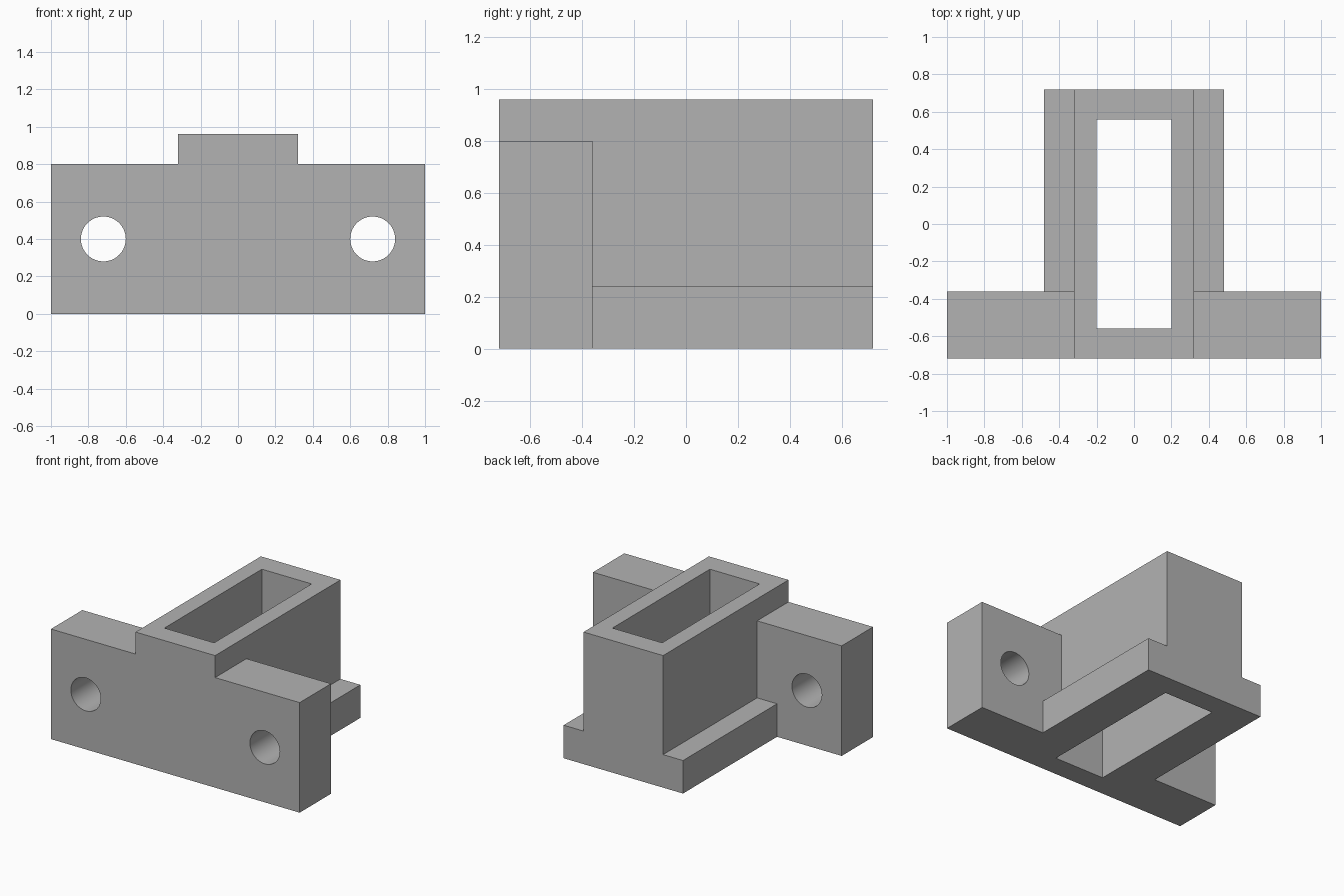
import bpy, bmesh, math

default = bpy.data.objects.get("Cube")
if default:
    bpy.data.objects.remove(default, do_unlink=True)

FRONT, BACK, PLATE_BACK = -0.72, 0.72, -0.36
TOP = 0.96

grey = bpy.data.materials.new("plain grey")
grey.use_nodes = True
grey.diffuse_color = (0.45, 0.45, 0.45, 1)
grey.node_tree.nodes["Principled BSDF"].inputs["Base Color"].default_value = (0.45, 0.45, 0.45, 1)


def extrude_profile(name, outline, y0, y1):
    """Solid made by sweeping an x-z outline from y0 to y1."""
    bm = bmesh.new()
    face = bm.faces.new([bm.verts.new((x, y0, z)) for x, z in outline])
    swept = bmesh.ops.extrude_face_region(bm, geom=[face], use_keep_orig=True)
    moved = [v for v in swept["geom"] if isinstance(v, bmesh.types.BMVert)]
    bmesh.ops.translate(bm, verts=moved, vec=(0, y1 - y0, 0))
    bmesh.ops.recalc_face_normals(bm, faces=bm.faces)
    mesh = bpy.data.meshes.new(name)
    bm.to_mesh(mesh)
    bm.free()
    mesh.materials.append(grey)
    obj = bpy.data.objects.new(name, mesh)
    bpy.context.collection.objects.link(obj)
    return obj


def mirrored(half):
    """Close a right-hand outline with its mirror image."""
    return half + [(-x, z) for x, z in reversed(half)]


def combine(target, other, operation):
    """Boolean other into target, then discard it."""
    mod = target.modifiers.new(operation, 'BOOLEAN')
    mod.operation, mod.object, mod.solver = operation, other, 'EXACT'
    bpy.context.view_layer.objects.active = target
    bpy.ops.object.modifier_apply(modifier=mod.name)
    bpy.data.objects.remove(other, do_unlink=True)


# Mounting plate, stepped up in the middle
bracket = extrude_profile(
    "socket_bracket",
    mirrored([(1, 0), (1, 0.8), (0.32, 0.8), (0.32, TOP)]), FRONT, PLATE_BACK)

# Socket body with a low foot along each side
socket = extrude_profile(
    "socket_body",
    mirrored([(0.48, 0), (0.48, 0.24), (0.32, 0.24), (0.32, TOP)]), -0.5, BACK)
combine(bracket, socket, 'UNION')

# Rectangular slot right through from top to bottom
slot = extrude_profile("slot_cutter", mirrored([(0.2, -0.2), (0.2, 1.2)]), -0.56, 0.56)
combine(bracket, slot, 'DIFFERENCE')

# Round bolt hole in each wing
for side in (-1, 1):
    circle = [(side * 0.72 + 0.12 * math.cos(a), 0.4 + 0.12 * math.sin(a))
              for a in (math.tau * i / 64 for i in range(64))]
    hole = extrude_profile("bolt_hole_cutter", circle, FRONT - 0.1, PLATE_BACK + 0.1)
    combine(bracket, hole, 'DIFFERENCE')

# Smooth hole walls, crisp edges elsewhere
bpy.ops.object.select_all(action='DESELECT')
bracket.select_set(True)
bpy.context.view_layer.objects.active = bracket
bpy.ops.object.shade_smooth_by_angle(angle=math.radians(30))
